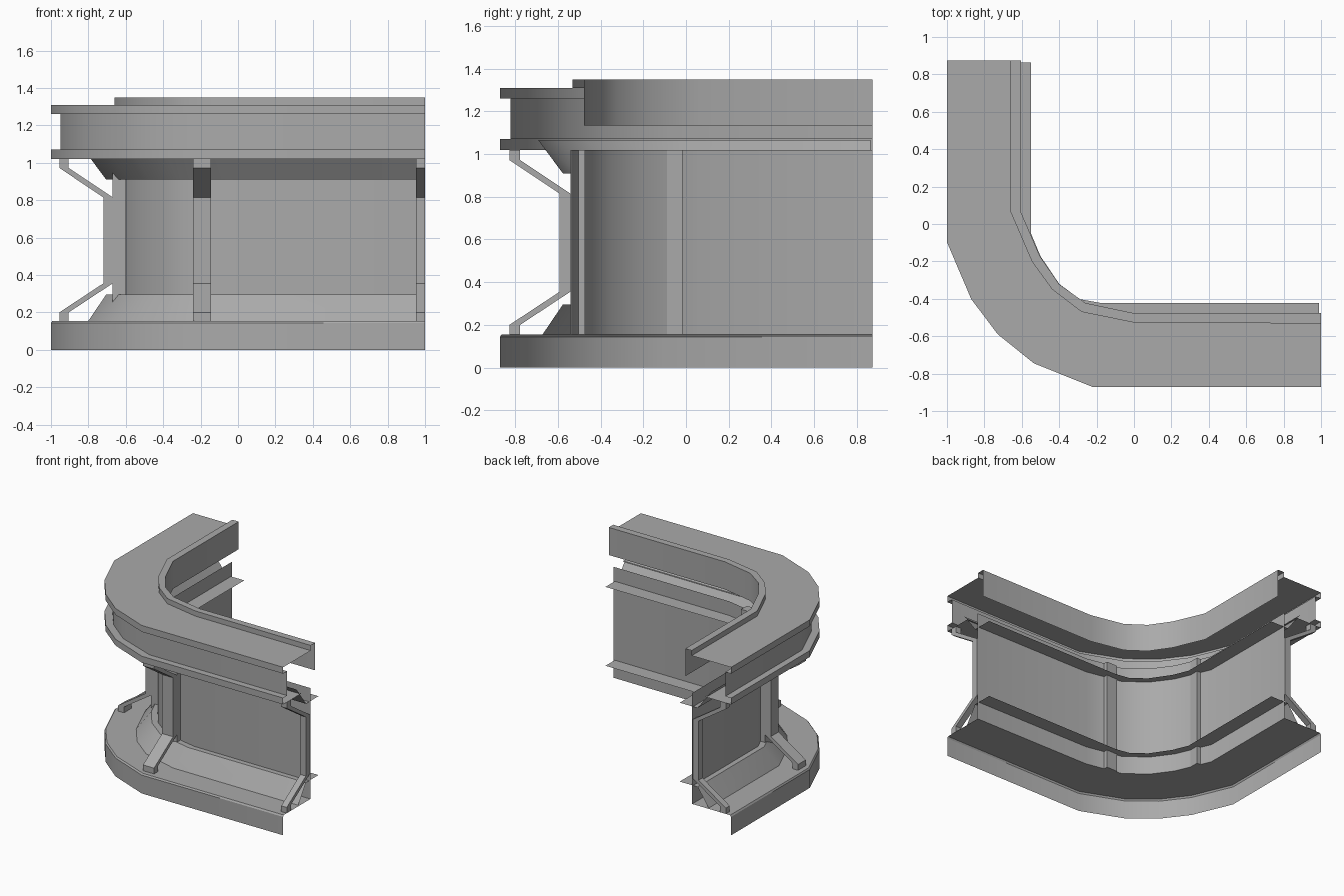
import bpy, bmesh

cube = bpy.data.objects.get("Cube")
if cube:
    bpy.data.objects.remove(cube, do_unlink=True)

grey = bpy.data.materials.new("plain grey")
grey.use_nodes = True
GREY = (0.4, 0.4, 0.4, 1)
grey.diffuse_color = GREY
grey.node_tree.nodes["Principled BSDF"].inputs["Base Color"].default_value = GREY

# Corner of the plan: five bend points for each depth behind the outer edge,
# measured from the outer corner
CORNER = (-1.0, -0.872)
LEFT_END, FRONT_END = 1.745, 2.0
BENDS = {
    0.0: [(0, .775), (.13, .47), (.272, .282), (.465, .127), (.78, 0)],
    0.34: [(.34, .937), (.455, .67), (.563, .522), (.72, .402), (1.0, .345)],
    0.395: [(.395, .937), (.497, .7), (.6, .55), (.74, .45), (1.0, .395)],
    0.45: [(.45, .82), (.5, .7), (.6, .552), (.71, .47), (.82, .45)],
}


def plan_line(depth, inset):
    keys = sorted(BENDS)
    lo = max(k for k in keys[:-1] if k <= depth)
    hi = keys[keys.index(lo) + 1]
    t = (depth - lo) / (hi - lo)
    bends = [(a[0] + (b[0] - a[0]) * t, a[1] + (b[1] - a[1]) * t)
             for a, b in zip(BENDS[lo], BENDS[hi])]
    return [(depth, LEFT_END - inset)] + bends + [(FRONT_END - inset, depth)]


def finish(name, bm, fix_normals=False):
    if fix_normals:
        bmesh.ops.recalc_face_normals(bm, faces=bm.faces)
    mesh = bpy.data.meshes.new(name)
    bm.to_mesh(mesh)
    bm.free()
    mesh.materials.append(grey)
    for p in mesh.polygons:
        p.use_smooth = True
    mesh.set_sharp_from_angle(angle=0.5)
    obj = bpy.data.objects.new(name, mesh)
    bpy.context.collection.objects.link(obj)
    return obj


def sweep(name, profile, inset=0.0):
    """Sweep a (depth, height) profile round the corner."""
    bm = bmesh.new()
    rows = [[bm.verts.new((CORNER[0] + u, CORNER[1] + v, z))
             for u, v in plan_line(d, inset)] for d, z in profile]
    for a, b in zip(rows, rows[1:]):
        for i in range(len(a) - 1):
            bm.faces.new((a[i], a[i + 1], b[i + 1], b[i]))
    return finish(name, bm)


def prism(name, outline, start, end, on_left):
    """Extrude a (depth, height) outline along one arm."""
    bm = bmesh.new()
    rings = []
    for s in (start, end):
        ring = []
        for d, z in outline:
            u, v = (d, s) if on_left else (s, d)
            ring.append(bm.verts.new((CORNER[0] + u, CORNER[1] + v, z)))
        rings.append(ring)
    a, b = rings
    n = len(a)
    for i in range(n):
        bm.faces.new((a[i], a[(i + 1) % n], b[(i + 1) % n], b[i]))
    bm.faces.new(a)
    bm.faces.new(b)
    return finish(name, bm, True)


# Base skirt and deck
sweep("base_skirt_and_deck", [(0, 0), (0, .143), (.008, .155), (.335, .155)])

# Main wall
sweep("wall", [(.335, .155), (.335, 1.02)])

# Sloping fillets with their inner ledges
sweep("lower_fillet", [(.2, .155), (.295, .295), (.45, .295)], .01)
sweep("upper_fillet", [(.45, .91), (.295, .91), (.18, 1.065)], .01)

# Cornice: lower flange, recessed web, upper flange, top deck
sweep("cornice", [(.225, 1.02), (0, 1.02), (0, 1.07), (.05, 1.07),
                  (.05, 1.26), (0, 1.26), (0, 1.31), (.34, 1.31)])

# Raised kerb and hanging inner apron
sweep("kerb_and_apron", [(.34, 1.31), (.34, 1.35), (.395, 1.35), (.395, 1.135)])

# Bent brackets on both arms
front = [(.045, .155), (.045, .2), (.28, .355),
         (.28, .815), (.045, .972), (.045, 1.02)]
band = front + [(d + .05, z) for d, z in reversed(front)]
post = [(.33, .155), (.33, 1.02), (.4, 1.02), (.4, .155)]
for side, on_left, end in (("left_arm", True, LEFT_END), ("front_arm", False, FRONT_END)):
    prism(side + "_corner_bracket", band, .76, .855, on_left)
    prism(side + "_corner_post", post, .76, .855, on_left)
    prism(side + "_end_bracket", band, end - .048, end, on_left)
